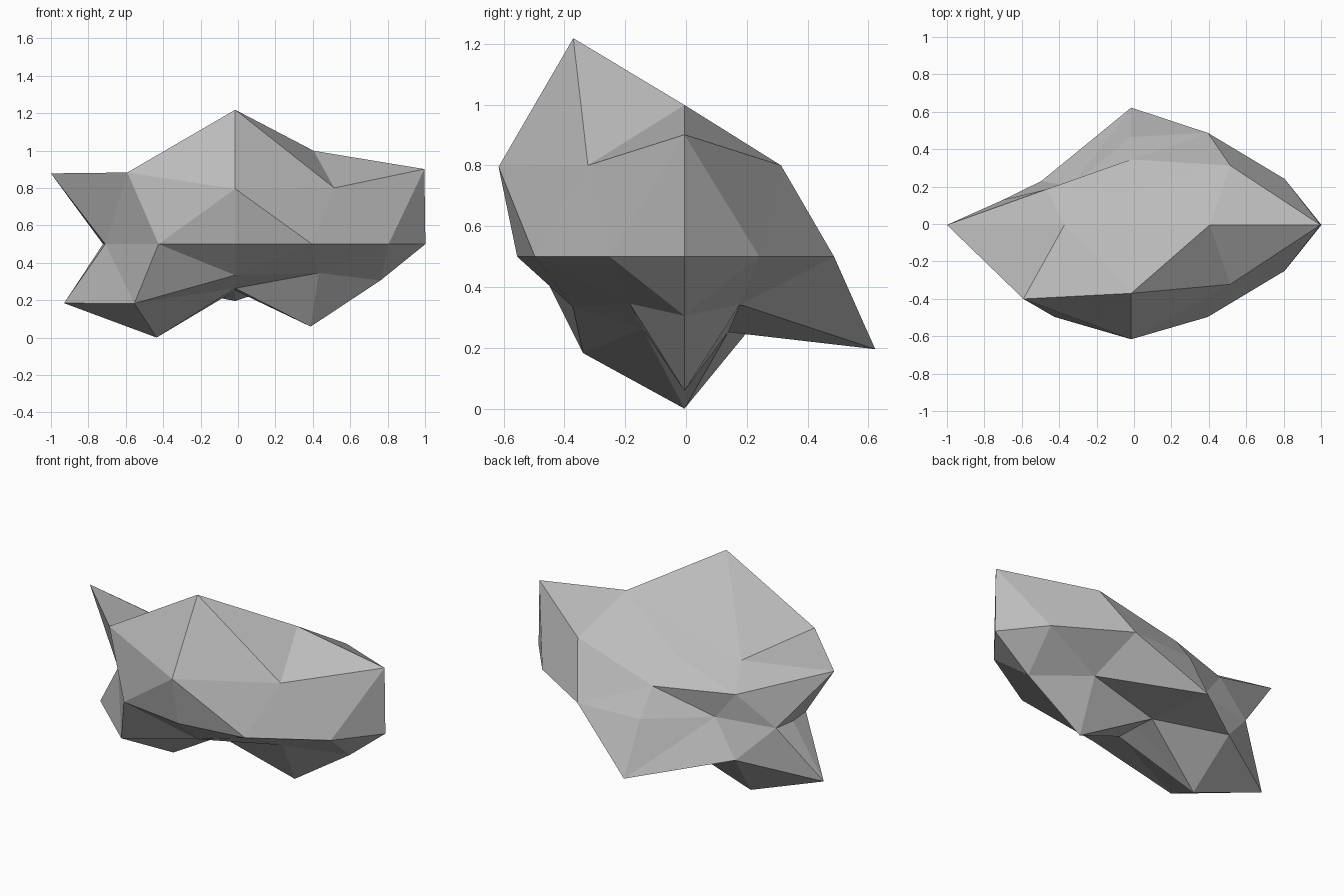
import bpy
import bmesh
from itertools import product
from mathutils import Vector

cube = bpy.data.objects.get("Cube")
if cube:
    bpy.data.objects.remove(cube)

# Smooth ellipsoid boulder before weathering
CENTRE = Vector((-.015, -.005, .5))
RADII = Vector((.917, .55, .52))

# Left, right, front, back, up, down
AXES = {
    "L": Vector((1, 0, 0)), "R": Vector((-1, 0, 0)),
    "F": Vector((0, -1, 0)), "B": Vector((0, 1, 0)),
    "U": Vector((0, 0, 1)), "D": Vector((0, 0, -1)),
}

# Bulge (+) or hollow (-) along the surface normal, by direction;
# "FUU" means one part front to two parts up
BULGES = {
    # crown and brow
    "FUU": .28, "FFU": .135, "LUU": .035, "LLU": .255, "LLL": .1, "RFU": .123,
    # hollow behind the crown
    "UUU": -.14, "RUU": -.195, "BUU": -.183, "BBU": -.16,
    "RBU": -.2, "BBB": -.08, "RBB": -.3,
    # forked right end
    "RRU": .22, "RRR": -.21, "RRD": .126, "RRF": -.163, "RRB": -.175,
    "RFD": .025, "RBD": -.13,
    # feet, underside and tail
    "RDD": .036, "LDD": -.025, "LLD": -.058, "LFD": -.217, "LBD": -.213,
    "FFD": -.142, "FDD": -.253, "DDD": -.28, "BDD": -.24, "BBD": .153,
}


def surface_point(name):
    """Point on the ellipsoid, pushed along its normal."""
    direction = sum((AXES[letter] for letter in name), Vector()).normalized()
    normal = Vector(d / r for d, r in zip(direction, RADII)).normalized()
    return CENTRE + direction * RADII + normal * BULGES.get(name, 0)


def make_material(name, colour):
    mat = bpy.data.materials.new(name)
    mat.use_nodes = True
    mat.diffuse_color = colour
    shader = mat.node_tree.nodes["Principled BSDF"]
    shader.inputs["Base Color"].default_value = colour
    shader.inputs["Roughness"].default_value = .9
    return mat


bm = bmesh.new()
verts = {}


def vert(name):
    if name not in verts:
        verts[name] = bm.verts.new(surface_point(name))
    return verts[name]


# Octahedron with each edge split in three, one octant at a time
for octant in product("LR", "FB", "UD"):
    x, y, z = octant
    upright = list(octant)
    inverted = [y + z, x + z, x + y]
    stems = [(a + b, upright) for a, b in (x + x, y + y, z + z, x + y, y + z, x + z)]
    stems += [(a, inverted) for a in octant]
    for stem, tips in stems:
        names = ["".join(sorted(stem + tip, key=octant.index)) for tip in tips]
        bm.faces.new([vert(name) for name in names])
bmesh.ops.recalc_face_normals(bm, faces=bm.faces)

# Flat-shaded rock
mesh = bpy.data.meshes.new("rock")
bm.to_mesh(mesh)
bm.free()
mesh.materials.append(make_material("stone grey", (.5, .5, .5, 1)))
rock = bpy.data.objects.new("rock", mesh)
bpy.context.collection.objects.link(rock)
